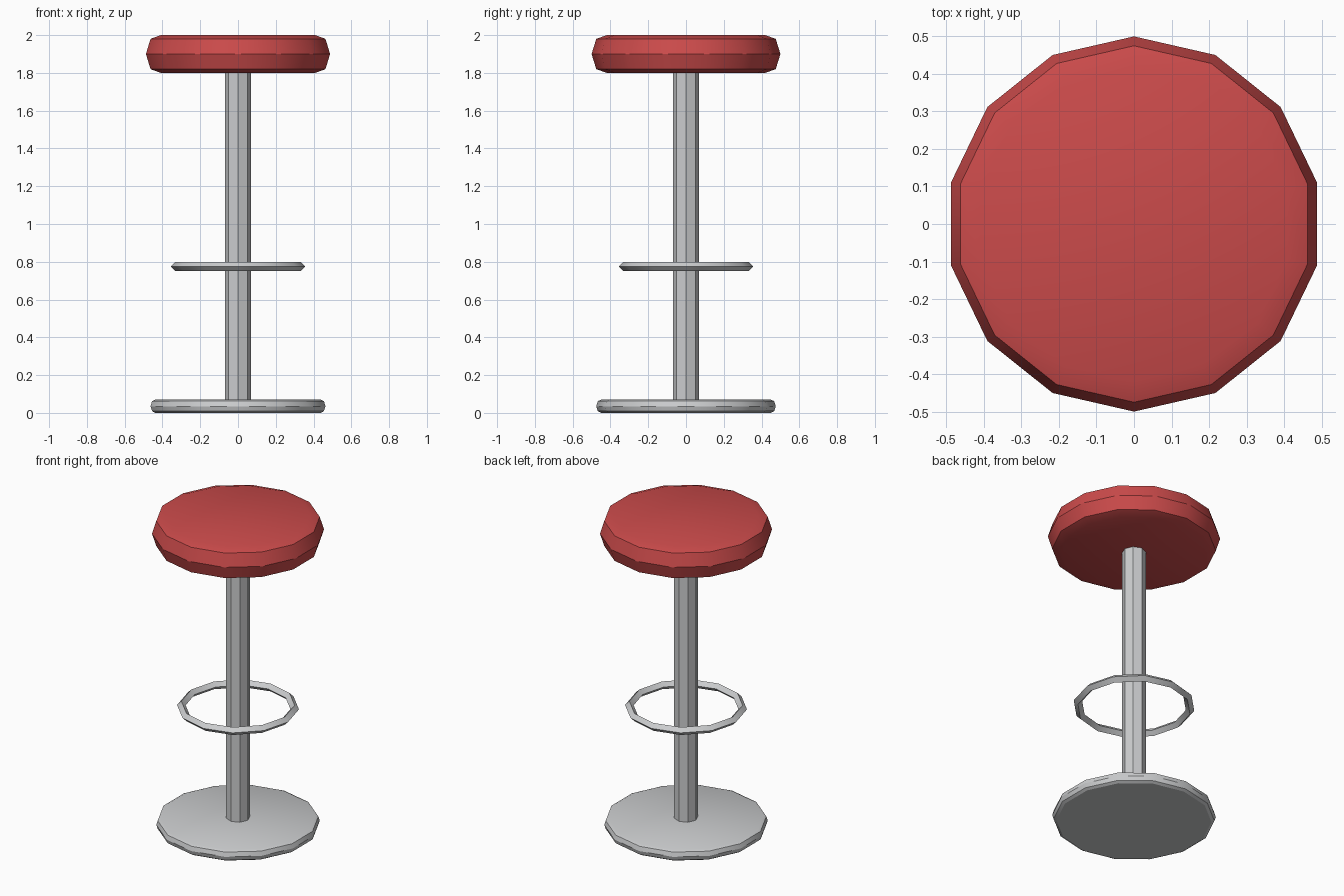
import bpy
import bmesh
from math import cos, sin, pi, radians

cube = bpy.data.objects.get("Cube")
if cube:
    bpy.data.objects.remove(cube, do_unlink=True)


def make_material(name, rgb):
    mat = bpy.data.materials.new(name)
    mat.use_nodes = True
    mat.diffuse_color = (*rgb, 1)
    mat.node_tree.nodes["Principled BSDF"].inputs["Base Color"].default_value = (*rgb, 1)
    return mat


def lathe(name, profile, sides, mat, closed=False):
    """Turn a (radius, height) profile around z, with a corner on the y axis."""
    bm = bmesh.new()
    rings = []
    for r, z in profile:
        angles = [pi / 2 + 2 * pi * i / sides for i in range(sides)]
        rings.append([bm.verts.new((r * cos(a), r * sin(a), z)) for a in angles])
    pairs = list(zip(rings, rings[1:]))
    if closed:
        pairs.append((rings[-1], rings[0]))
    else:
        bm.faces.new(rings[0])
        bm.faces.new(rings[-1])
    for low, high in pairs:
        for i in range(sides):
            j = (i + 1) % sides
            bm.faces.new((low[i], low[j], high[j], high[i]))
    bmesh.ops.recalc_face_normals(bm, faces=bm.faces)
    mesh = bpy.data.meshes.new(name)
    bm.to_mesh(mesh)
    bm.free()
    mesh.materials.append(mat)
    obj = bpy.data.objects.new(name, mesh)
    bpy.context.collection.objects.link(obj)
    bpy.ops.object.select_all(action='DESELECT')
    obj.select_set(True)
    bpy.context.view_layer.objects.active = obj
    bpy.ops.object.shade_smooth_by_angle(angle=radians(30))
    return obj


red = make_material("red_vinyl", (0.60, 0.07, 0.07))
metal = make_material("grey_metal", (0.60, 0.61, 0.62))

# Padded seat with rounded rim
lathe("seat", [(0.42, 1.8), (0.475, 1.82), (0.5, 1.9), (0.475, 1.98), (0.42, 2.0)], 14, red)

# Octagonal pole
lathe("pole", [(0.07, 0.05), (0.07, 1.81)], 8, metal)

# Foot ring with diamond section
lathe("foot_ring", [(0.33, 0.75), (0.355, 0.775), (0.33, 0.8), (0.305, 0.775)], 12, metal, closed=True)

# Round floor base
lathe("base", [(0.45, 0), (0.467, 0.01), (0.475, 0.035), (0.467, 0.062), (0.45, 0.07)], 14, metal)
